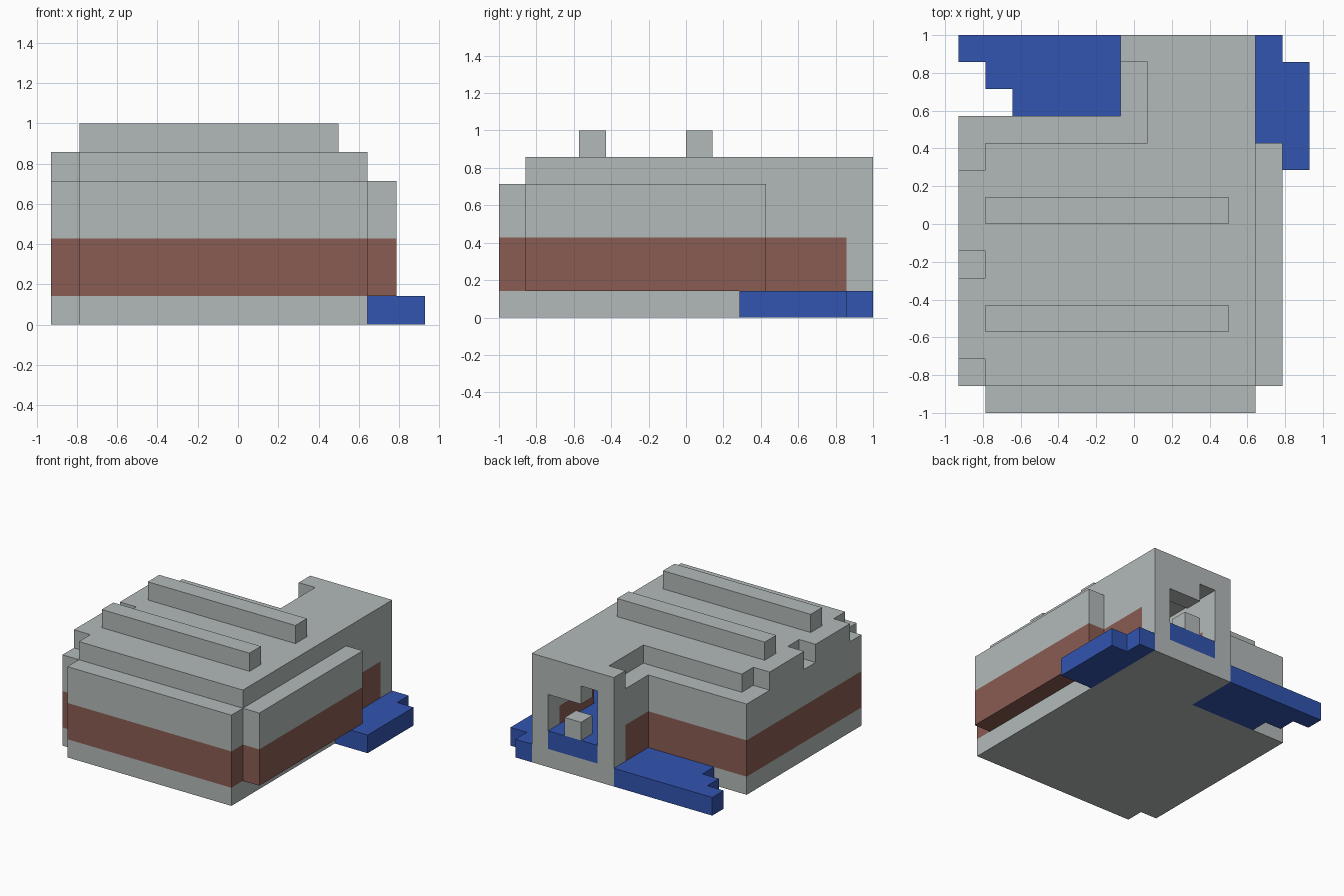
import bpy, bmesh
from mathutils import Vector

cube = bpy.data.objects.get("Cube")
if cube:
    bpy.data.objects.remove(cube, do_unlink=True)

U = 1 / 7                                # edge of one building block
ORIGIN = Vector((-6.5, -7, 0))           # block grid corner, in blocks


def material(name, rgb):
    m = bpy.data.materials.new(name)
    m.use_nodes = True
    m.diffuse_color = (*rgb, 1)
    m.node_tree.nodes["Principled BSDF"].inputs["Base Color"].default_value = (*rgb, 1)
    return m


MATS = [material("stone_grey", (0.45, 0.49, 0.485)),
        material("brick_brown", (0.255, 0.107, 0.084)),
        material("water_blue", (0.032, 0.089, 0.434))]
GREY, BROWN, BLUE = range(3)
cells = {}                               # block position -> (part, colour)


def fill(part, x, y, z, colour=GREY):
    """Fill block ranges (first, last); walls get a brown band by height."""
    for i in range(x[0], x[1] + 1):
        for j in range(y[0], y[1] + 1):
            for k in range(z[0], z[1] + 1):
                c = colour
                if c == BROWN and k not in (1, 2):
                    c = GREY
                cells[i, j, k] = (part, c)


def carve(x, y, z):
    for i in range(x[0], x[1] + 1):
        for k in range(z[0], z[1] + 1):
            cells.pop((i, y, k), None)


# Ground slab and the pool lying over it inside
fill("floor", (0, 10), (1, 10), (0, 0))
fill("floor", (1, 10), (0, 0), (0, 0))
fill("floor", (6, 10), (11, 13), (0, 0))
fill("indoor_pool", (1, 10), (1, 9), (1, 1), BLUE)
fill("indoor_pool", (7, 9), (10, 13), (1, 1), BLUE)

# Banded walls
fill("front_wall", (1, 10), (0, 0), (0, 4), BROWN)
fill("right_wall", (0, 0), (1, 10), (0, 4), BROWN)
fill("left_wall", (11, 11), (1, 9), (1, 4), BROWN)
fill("back_wall", (1, 6), (10, 10), (0, 4), BROWN)
fill("annex_right_wall", (6, 6), (11, 12), (0, 4), BROWN)
fill("annex_left_wall", (10, 10), (10, 12), (0, 4), BROWN)

# Grey end wall with its opening, sill and post
fill("annex_end_wall", (6, 10), (13, 13), (0, 5))
carve((7, 9), 13, (2, 3))
carve((7, 7), 13, (4, 4))
fill("indoor_pool", (7, 9), (13, 13), (1, 1), BLUE)
fill("opening_post", (8, 8), (13, 13), (2, 2))

# Roof, its ridges and the raised edge pieces
fill("roof", (1, 10), (1, 9), (5, 5))
fill("roof", (7, 10), (10, 12), (5, 5))
for j in (3, 7):
    fill("roof_ridge", (1, 9), (j, j), (6, 6))
for j in (2, 6):
    fill("roof_edge", (0, 0), (j, j + 2), (5, 5))

# Outdoor pools with stepped rims
for step in range(3):
    fill("back_pool", (step, 5), (13 - step, 13 - step), (0, 0), BLUE)
fill("side_pool", (11, 11), (9, 13), (0, 0), BLUE)
fill("side_pool", (12, 12), (9, 12), (0, 0), BLUE)


def build(part):
    """Mesh the exposed sides of a part and merge its flat areas."""
    bm = bmesh.new()
    for pos, (name, colour) in cells.items():
        if name != part:
            continue
        for axis in range(3):
            for side in (0, 1):
                near = list(pos)
                near[axis] += 2 * side - 1
                if tuple(near) in cells:
                    continue
                u, v = (axis + 1) % 3, (axis + 2) % 3
                corners = []
                for du, dv in ((0, 0), (1, 0), (1, 1), (0, 1)):
                    p = Vector(pos) + ORIGIN
                    p[axis] += side
                    p[u] += du
                    p[v] += dv
                    corners.append(bm.verts.new(p * U))
                face = bm.faces.new(corners if side else corners[::-1])
                face.material_index = colour
    bmesh.ops.remove_doubles(bm, verts=bm.verts[:], dist=0.001)
    bmesh.ops.dissolve_limit(bm, angle_limit=0.01, verts=bm.verts[:],
                             edges=bm.edges[:], delimit={'MATERIAL'})
    mesh = bpy.data.meshes.new(part)
    for m in MATS:
        mesh.materials.append(m)
    bm.to_mesh(mesh)
    bm.free()
    bpy.context.collection.objects.link(bpy.data.objects.new(part, mesh))


for part in dict.fromkeys(name for name, _ in cells.values()):
    build(part)
